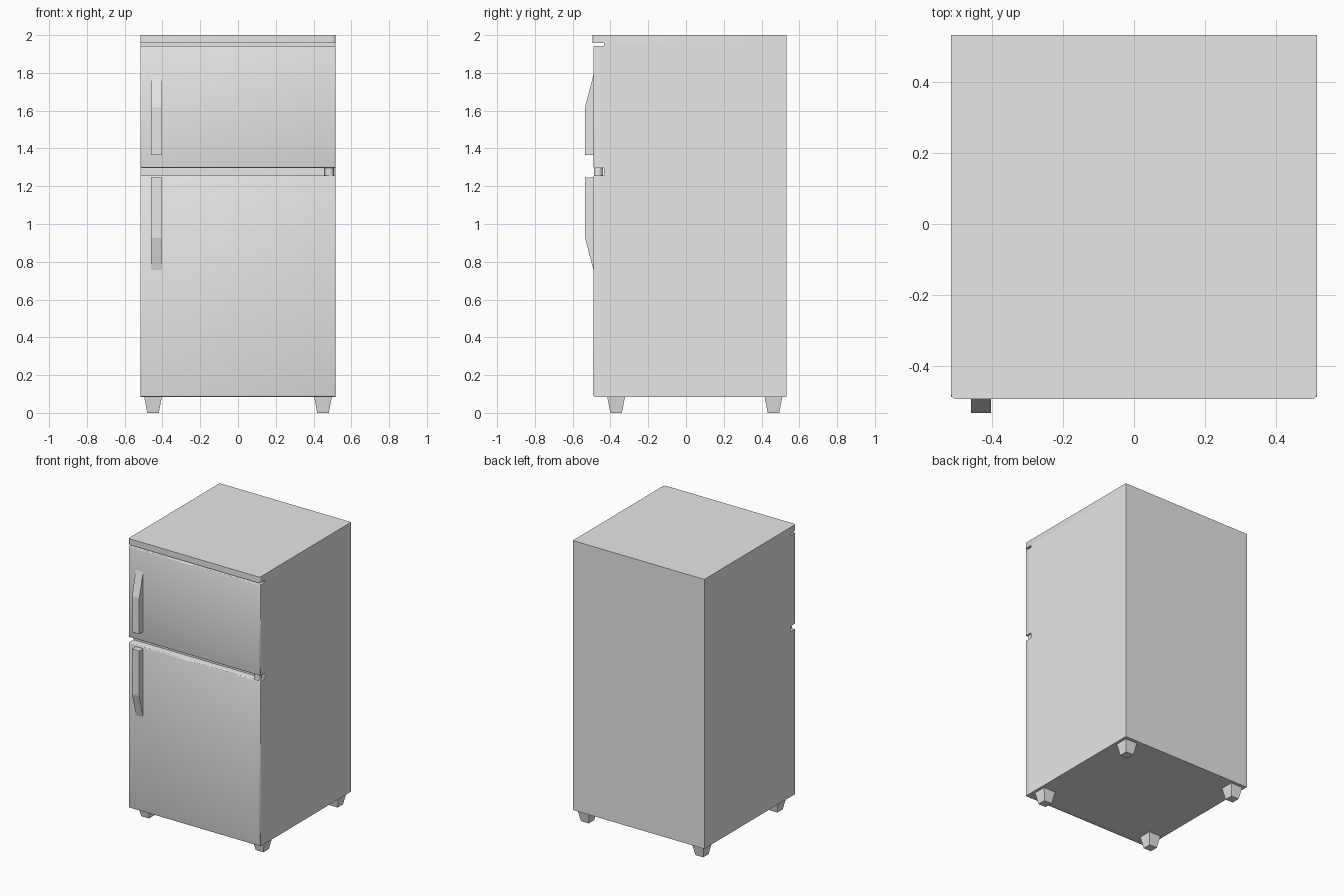
import bpy, bmesh
from math import radians

cube = bpy.data.objects.get("Cube")
if cube:
    bpy.data.objects.remove(cube)

grey = bpy.data.materials.new("light grey enamel")
grey.use_nodes = True
COLOR = (0.8, 0.8, 0.8, 1)
grey.diffuse_color = COLOR
grey.node_tree.nodes["Principled BSDF"].inputs["Base Color"].default_value = COLOR


def finish(name, bm, smooth=None):
    """Turn a bmesh into a named object, optionally smooth below an angle."""
    bmesh.ops.recalc_face_normals(bm, faces=bm.faces)
    mesh = bpy.data.meshes.new(name)
    bm.to_mesh(mesh)
    bm.free()
    mesh.materials.append(grey)
    ob = bpy.data.objects.new(name, mesh)
    bpy.context.collection.objects.link(ob)
    if smooth:
        bpy.ops.object.select_all(action="DESELECT")
        ob.select_set(True)
        bpy.context.view_layer.objects.active = ob
        bpy.ops.object.shade_smooth_by_angle(angle=radians(smooth))
    return ob


def box(lo, hi):
    bm = bmesh.new()
    bmesh.ops.create_cube(bm, size=1)
    for v in bm.verts:
        v.co = [(a + b) / 2 + c * (b - a) for a, b, c in zip(lo, hi, v.co)]
    return bm


def extrude_side(name, profile, x0, x1):
    """Extrude a (y, z) profile along x."""
    bm = bmesh.new()
    face = bm.faces.new([bm.verts.new((x0, y, z)) for y, z in profile])
    new = bmesh.ops.extrude_face_region(bm, geom=[face])["geom"]
    verts = [g for g in new if isinstance(g, bmesh.types.BMVert)]
    bmesh.ops.translate(bm, verts=verts, vec=(x1 - x0, 0, 0))
    return finish(name, bm)


W, BACK, BODY_FRONT, DOOR_FRONT = 0.517, 0.533, -0.435, -0.49
BASE, TOP, LIP = 0.085, 2.0, 1.957

# Cabinet with the lip that overhangs the doors, rounded at its front corners
bm = box((-W, BODY_FRONT, BASE), (W, BACK, LIP))
top_face = max(bm.faces, key=lambda f: f.calc_center_median().z)
bmesh.ops.delete(bm, geom=[top_face], context="FACES_ONLY")
finish("cabinet", bm)

bm = box((-W, -0.494, LIP), (W, BACK, TOP))
corners = [e for e in bm.edges if all(v.co.y < 0 for v in e.verts)
           and abs(e.verts[0].co.z - e.verts[1].co.z) > 0.01]
bmesh.ops.bevel(bm, geom=corners, offset=0.016, segments=3, profile=0.5, affect="EDGES")
finish("top_lip", bm, 40)

# Doors with softened front edges
for name, z0, z1 in (("lower_door", BASE, 1.258), ("freezer_door", 1.297, 1.943)):
    bm = box((-W, DOOR_FRONT, z0), (W, BODY_FRONT, z1))
    front = [e for e in bm.edges if all(v.co.y < DOOR_FRONT + 0.01 for v in e.verts)]
    bmesh.ops.bevel(bm, geom=front, offset=0.007, segments=2, profile=0.5, affect="EDGES")
    finish(name, bm, 60)

# Handles, each tapering into its door at the far end
GRIP = -0.534
for name, near, bend, far in (("freezer_handle", 1.365, 1.62, 1.79),
                              ("lower_handle", 1.245, 0.925, 0.757)):
    profile = [(DOOR_FRONT, near), (GRIP, near), (GRIP, bend), (DOOR_FRONT, far)]
    extrude_side(name, profile, -0.46, -0.403)

# Hinge between the doors
bm = bmesh.new()
bmesh.ops.create_cone(bm, cap_ends=True, segments=12, radius1=0.024, radius2=0.024, depth=0.04)
bmesh.ops.translate(bm, verts=bm.verts, vec=(0.483, -0.464, 1.277))
finish("door_hinge", bm)

# Tapered square feet
for side, x in (("right", -0.45), ("left", 0.45)):
    for end, y in (("front", -0.37), ("back", 0.463)):
        bm = box((-0.047, -0.047, 0), (0.047, 0.047, BASE))
        for v in bm.verts:
            if v.co.z < 0.01:
                v.co.x *= 0.65
                v.co.y *= 0.65
        bmesh.ops.translate(bm, verts=bm.verts, vec=(x, y, 0))
        finish(f"{end}_{side}_foot", bm)
